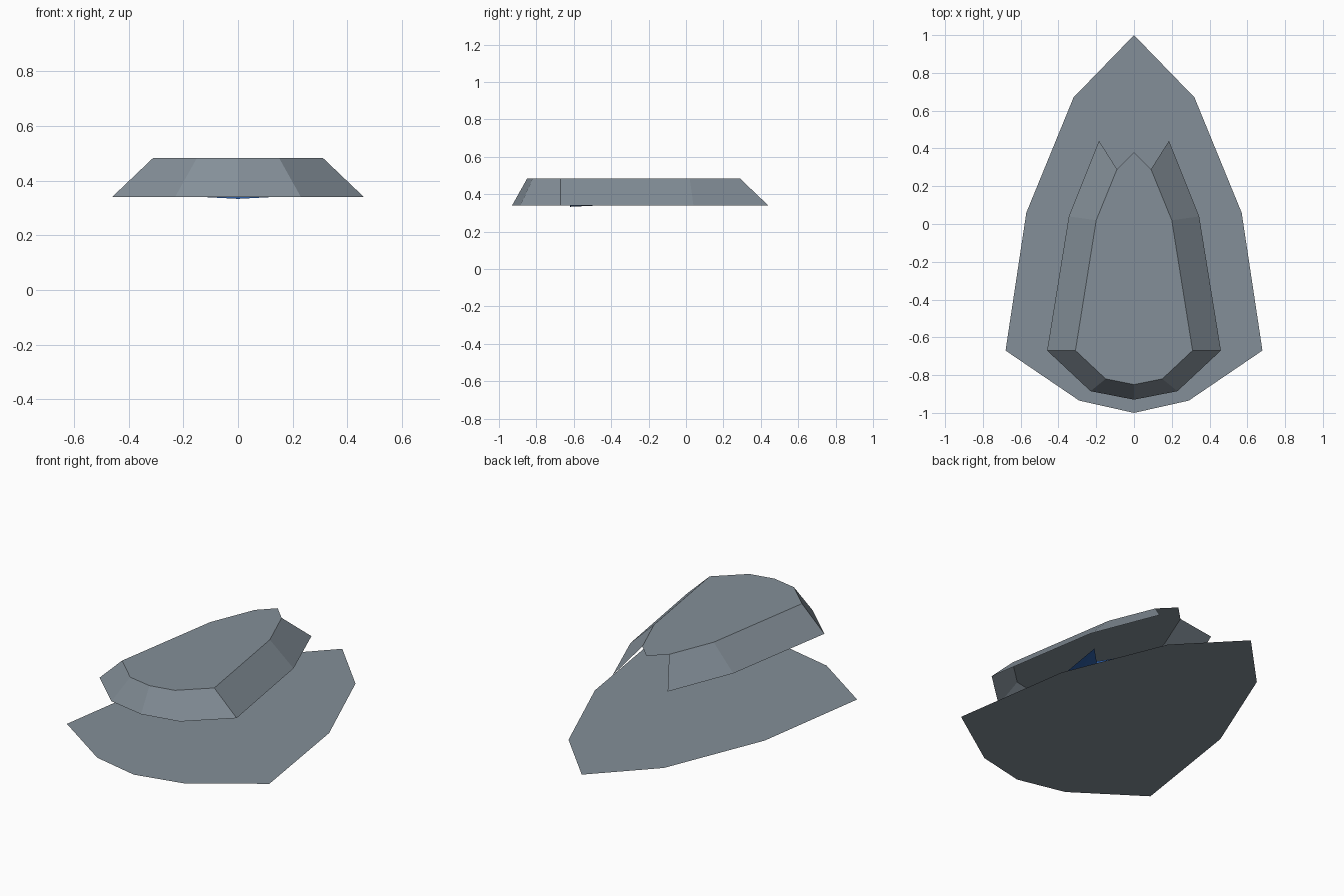
import bpy
import bmesh

cube = bpy.data.objects.get("Cube")
if cube:
    bpy.data.objects.remove(cube, do_unlink=True)


def material(name, rgb):
    mat = bpy.data.materials.new(name)
    mat.use_nodes = True
    color = (*rgb, 1)
    mat.diffuse_color = color
    mat.node_tree.nodes["Principled BSDF"].inputs["Base Color"].default_value = color
    return mat


slate = material("slate grey", (0.23, 0.275, 0.315))
blue = material("deep blue", (0.03, 0.13, 0.45))


def mirrored(half):
    """Right half runs from the front centre to the back; add the left half in reverse."""
    return half + [(-x, y) for x, y in reversed(half) if x > 0]


def finish(name, bm, mat):
    mesh = bpy.data.meshes.new(name)
    bm.to_mesh(mesh)
    bm.free()
    mesh.materials.append(mat)
    obj = bpy.data.objects.new(name, mesh)
    bpy.context.collection.objects.link(obj)
    return obj


# Flat pointed base sheet
base_half = [(0, -1), (0.29, -0.935), (0.68, -0.67), (0.57, 0.06), (0.32, 0.67), (0, 1)]
bm = bmesh.new()
bm.faces.new([bm.verts.new((x, y, 0)) for x, y in mirrored(base_half)])
finish("base_sheet", bm, slate)

# Raised shell: flat deck with sloping skirt, open underneath and at the back
deck_half = [(0, -0.85), (0.15, -0.82), (0.31, -0.67), (0.2, 0.02), (0.09, 0.29)]
rim_half = [(0, -0.93), (0.23, -0.885), (0.46, -0.67), (0.345, 0.04), (0.185, 0.44)]
deck_z, rim_z = 0.483, 0.34
bm = bmesh.new()
deck = [bm.verts.new((x, y, deck_z)) for x, y in mirrored(deck_half + [(0, 0.38)])]
bm.faces.new(deck)
rim = [bm.verts.new((x, y, rim_z)) for x, y in mirrored(rim_half)]
del deck[len(deck_half)]  # the deck tip has no skirt below it
count = len(rim)
for i in range(count):
    j = (i + 1) % count
    if i != len(rim_half) - 1:
        bm.faces.new((rim[i], rim[j], deck[j], deck[i]))
finish("raised_shell", bm, slate)

# Small winged core under the deck, with a shallow keel and a central ridge
bm = bmesh.new()
nose = bm.verts.new((0, -0.62, 0.333))
notch = bm.verts.new((0, -0.3, 0.348))
ridge = bm.verts.new((0, -0.35, 0.46))
tail = bm.verts.new((0, -0.12, 0.385))
for side in (1, -1):
    shoulder = bm.verts.new((side * 0.135, -0.62, 0.34))
    tip = bm.verts.new((side * 0.2, -0.1, 0.36))
    for face in ((nose, notch, tip), (nose, tip, shoulder), (nose, shoulder, ridge),
                 (shoulder, tip, ridge), (tip, notch, ridge), (notch, tail, ridge)):
        if bm.faces.get(face) is None:
            bm.faces.new(face)
bmesh.ops.recalc_face_normals(bm, faces=bm.faces)
finish("winged_core", bm, blue)
